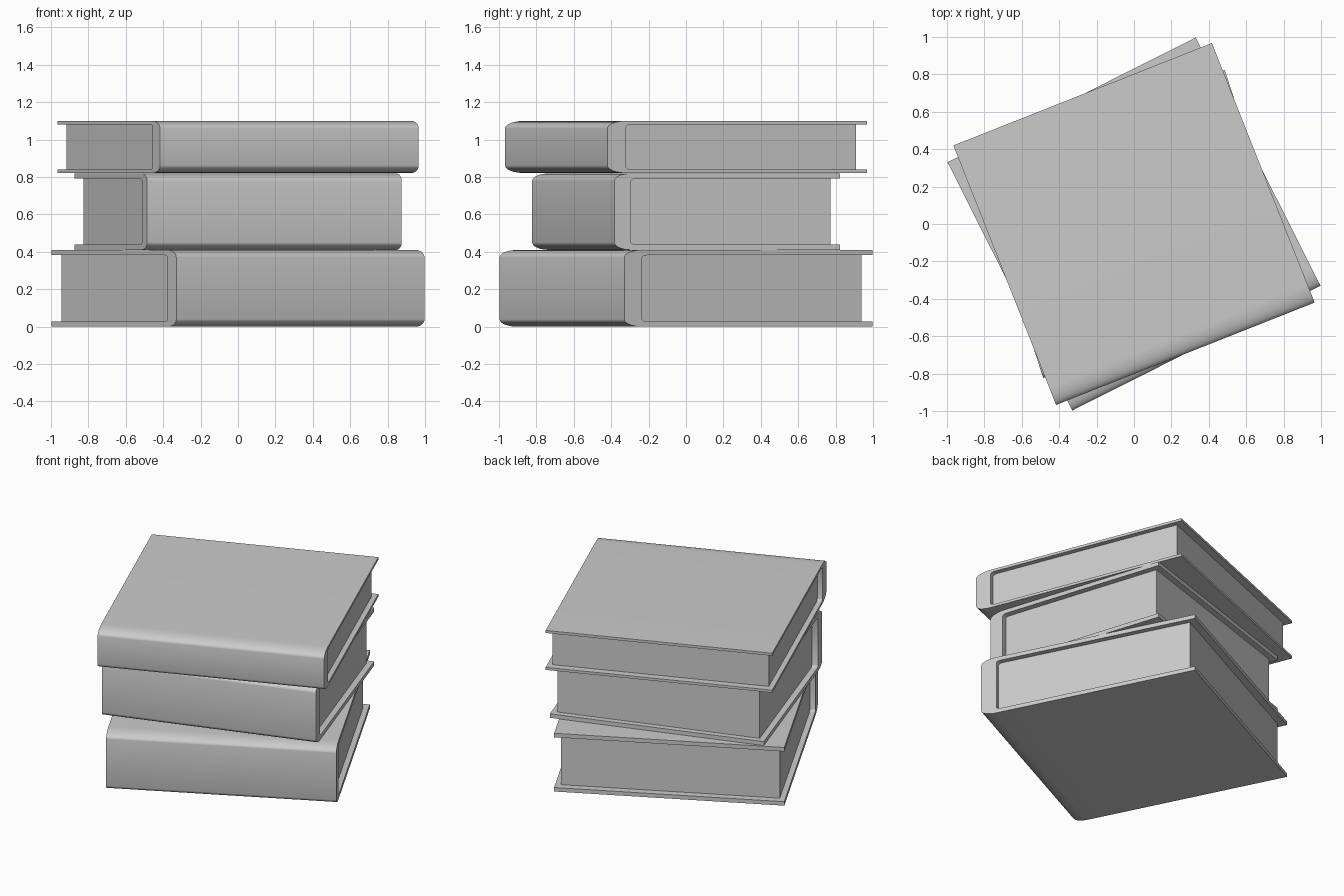
import bpy, bmesh, math
from mathutils import Matrix

if "Cube" in bpy.data.objects:
    bpy.data.objects.remove(bpy.data.objects["Cube"])


def arc(cy, cz, ry, rz, start, end, n=8):
    """Points of an elliptical quarter corner in the (y, z) plane."""
    return [(cy + ry * math.cos(math.radians(start + (end - start) * i / n)),
             cz + rz * math.sin(math.radians(start + (end - start) * i / n)))
            for i in range(n + 1)]


def extrude_profile(name, profile, length, angle, z):
    """Extrude a (y, z) outline along local x, then turn and lift it."""
    bm = bmesh.new()
    face = bm.faces.new([bm.verts.new((-length / 2, y, h)) for y, h in profile])
    ext = bmesh.ops.extrude_face_region(bm, geom=[face], use_keep_orig=True)
    verts = [g for g in ext["geom"] if isinstance(g, bmesh.types.BMVert)]
    bmesh.ops.translate(bm, vec=(length, 0, 0), verts=verts)
    bmesh.ops.recalc_face_normals(bm, faces=bm.faces[:])
    bmesh.ops.transform(bm, verts=bm.verts[:], matrix=Matrix.Translation((0, 0, z))
                        @ Matrix.Rotation(math.radians(angle), 4, 'Z'))
    mesh = bpy.data.meshes.new(name)
    bm.to_mesh(mesh)
    bm.free()
    obj = bpy.data.objects.new(name, mesh)
    bpy.context.collection.objects.link(obj)
    bpy.ops.object.select_all(action='DESELECT')
    obj.select_set(True)
    bpy.context.view_layer.objects.active = obj
    bpy.ops.object.shade_smooth_by_angle(angle=math.radians(35))
    return obj


def book(prefix, length, width, height, angle, z, board, spine, side, fore):
    f, b = -width / 2, width / 2
    rz = 0.04                       # height of the soft spine corner
    iy, iz = 0.03, 0.015            # inner corner radii
    s = f + spine
    # Cover: C-shaped board with rounded spine corners
    cover = [(b, 0), (b, board), (s + iy, board)]
    cover += arc(s + iy, board + iz, iy, iz, 270, 180, 4)[1:]
    cover += arc(s + iy, height - board - iz, iy, iz, 180, 90, 4)
    cover += [(b, height - board), (b, height)]
    cover += arc(f + spine, height - rz, spine, rz, 90, 180)
    cover += arc(f + spine, rz, spine, rz, 180, 270)
    extrude_profile(prefix + "_cover", cover, length, angle, z)
    # Pages: block set back from the cover edges
    pages = [(b - fore, board), (b - fore, height - board)]
    pages += arc(s + iy, height - board - iz, iy, iz, 90, 180, 4)
    pages += arc(s + iy, board + iz, iy, iz, 180, 270, 4)
    extrude_profile(prefix + "_pages", pages, length - 2 * side, angle, z)


book("bottom_book", 1.485, 1.485, 0.41, 26.7, 0.0, 0.028, 0.105, 0.036, 0.049)
book("middle_book", 1.43, 1.267, 0.408, 17.9, 0.411, 0.028, 0.092, 0.04, 0.04)
book("top_book", 1.487, 1.492, 0.278, 21.6, 0.822, 0.018, 0.107, 0.034, 0.05)
